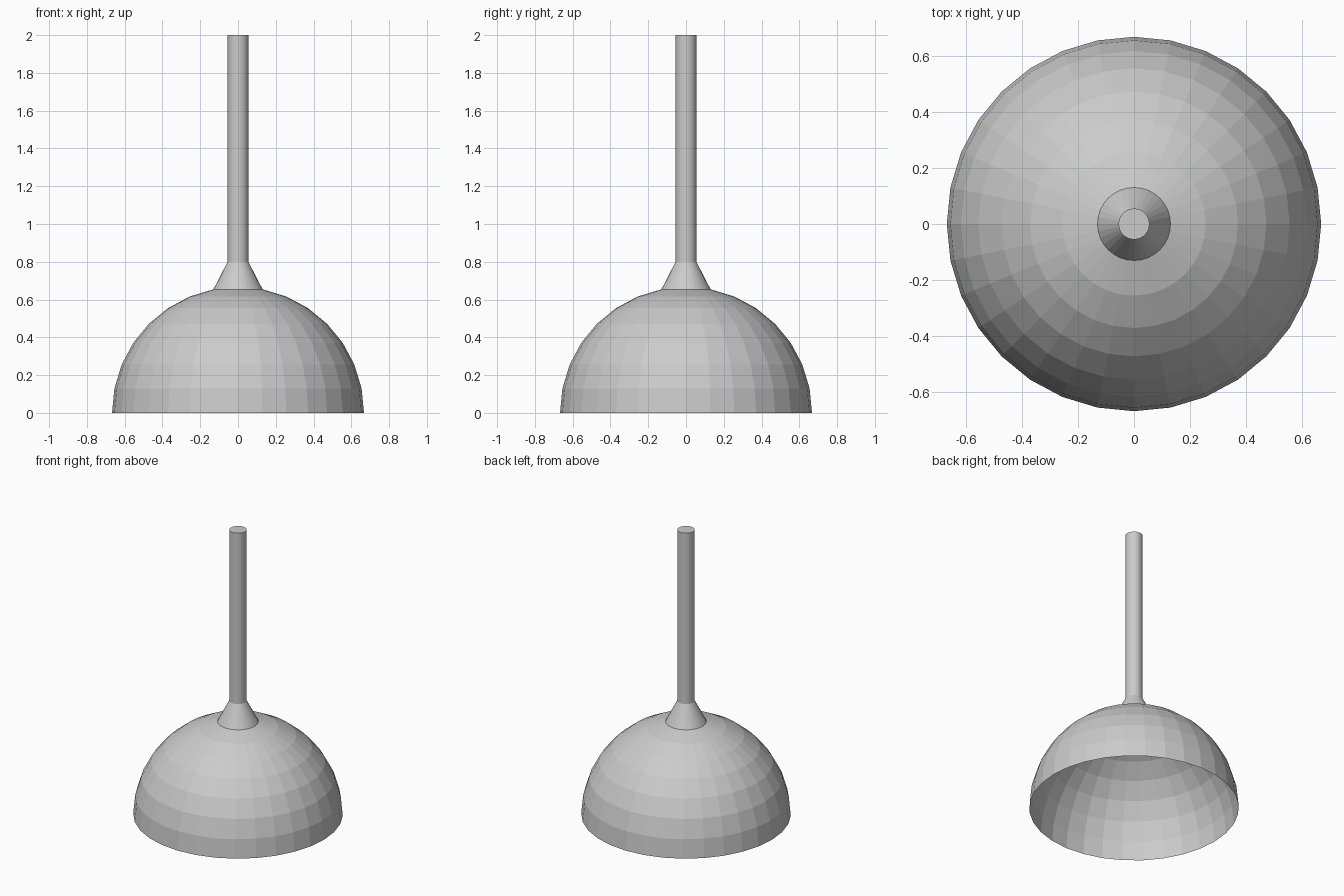
import bpy, bmesh
from math import sin, cos, pi, radians

if "Cube" in bpy.data.objects:
    bpy.data.objects.remove(bpy.data.objects["Cube"])

SIDES = 32
R = 0.667
STEP = radians(11.25)


def lathe(name, profile, cap_top=False):
    """Spin a list of (radius, z) points around the z axis, flat shaded."""
    bm = bmesh.new()
    rings = [[bm.verts.new((r * cos(2 * pi * i / SIDES), r * sin(2 * pi * i / SIDES), z))
              for i in range(SIDES)] for r, z in profile]
    for low, high in zip(rings, rings[1:]):
        for i in range(SIDES):
            j = (i + 1) % SIDES
            bm.faces.new((low[i], low[j], high[j], high[i]))
    if cap_top:
        bm.faces.new(rings[-1])
    mesh = bpy.data.meshes.new(name)
    bm.to_mesh(mesh)
    bm.free()
    obj = bpy.data.objects.new(name, mesh)
    bpy.context.collection.objects.link(obj)
    return obj


# Open, single-skin hemispherical cup, stopping at the ring below the pole
cup = lathe("cup", [(R * cos(k * STEP), R * sin(k * STEP)) for k in range(8)])

# Flared collar rising from the cup's top ring into the capped rod
neck_r, neck_z = R * cos(7 * STEP), R * sin(7 * STEP)
handle = lathe("handle", [(neck_r, neck_z), (0.055, 0.80), (0.055, 2.0)], cap_top=True)
